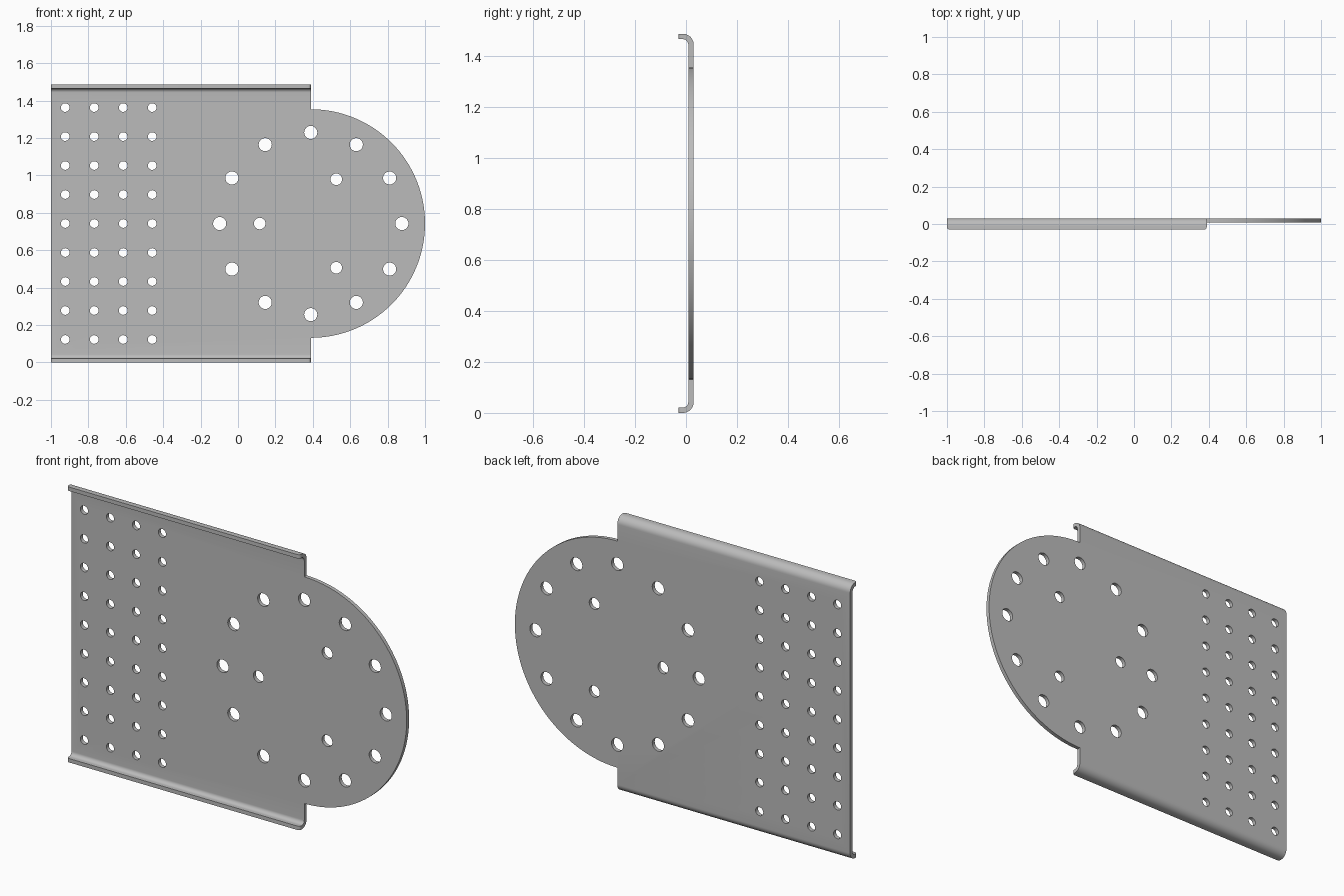
import bpy, bmesh
from math import sin, cos, pi, radians
from mathutils import Matrix, Vector

if "Cube" in bpy.data.objects:
    bpy.data.objects.remove(bpy.data.objects["Cube"])

HEIGHT, MID = 1.485, 0.7425
BACK, FRONT = 0.03, -0.03
THICK, BEND = 0.021, 0.042
LEFT, EDGE, RADIUS = -1.0, 0.389, 0.611

steel = bpy.data.materials.new("grey steel")
steel.use_nodes = True
grey = (0.5, 0.5, 0.5, 1)
steel.diffuse_color = grey
steel.node_tree.nodes["Principled BSDF"].inputs["Base Color"].default_value = grey


def make_object(name, bm):
    mesh = bpy.data.meshes.new(name)
    bm.to_mesh(mesh)
    bm.free()
    obj = bpy.data.objects.new(name, mesh)
    bpy.context.collection.objects.link(obj)
    return obj


# Flat web with the round end
bm = bmesh.new()
low = [bm.verts.new((x, BACK, BEND)) for x in (LEFT, EDGE)]
high = [bm.verts.new((x, BACK, HEIGHT - BEND)) for x in (LEFT, EDGE)]
arc = []
for i in range(65):
    a = pi / 2 - pi * i / 64
    arc.append(bm.verts.new((EDGE + RADIUS * cos(a), BACK, MID + RADIUS * sin(a))))
web = bm.faces.new([low[0], high[0], high[1], *arc, low[1]])

# Bent lips along the bottom and top edges
tips = []
for pair, side in ((low, -1), (high, 1)):
    path = []
    for i in range(1, 11):
        a = pi / 2 * i / 10
        path.append((BACK - BEND + BEND * cos(a), MID + side * (MID - BEND + BEND * sin(a))))
    path.append((FRONT, MID + side * MID))
    for y, z in path:
        new = [bm.verts.new((x, y, z)) for x in (LEFT, EDGE)]
        bm.faces.new([pair[0], pair[1], new[1], new[0]])
        pair = new
    tips += pair

# Rounded lip corners
bmesh.ops.bevel(bm, geom=tips, offset=0.014, segments=5, profile=0.5, affect='VERTICES')
bmesh.ops.recalc_face_normals(bm, faces=bm.faces)
bm.normal_update()
web = max(bm.faces, key=lambda f: f.calc_area())
if web.normal.y < 0:
    bmesh.ops.reverse_faces(bm, faces=bm.faces)
plate = make_object("bracket_plate", bm)
plate.data.materials.append(steel)

# Hole layout: grid, outer ring and inner ring
holes = [(-0.924 + 0.155 * c, MID + 0.155 * r, 0.023) for c in range(4) for r in range(-4, 5)]
for count, ring, size in ((12, 0.487, 0.035), (3, 0.273, 0.031)):
    for i in range(count):
        a = pi + 2 * pi * i / count
        holes.append((EDGE + ring * cos(a), MID + ring * sin(a), size))

bm = bmesh.new()
for x, z, r in holes:
    bmesh.ops.create_cone(bm, cap_ends=True, segments=32, radius1=r, radius2=r, depth=0.2,
                          matrix=Matrix.Translation(Vector((x, 0, z))) @ Matrix.Rotation(radians(90), 4, 'X'))
cutter = make_object("hole_cutter", bm)
cutter.hide_render = True

# Sheet thickness, then the drilled holes
solid = plate.modifiers.new("thickness", 'SOLIDIFY')
solid.thickness = THICK
solid.offset = -1
solid.use_even_offset = True
drill = plate.modifiers.new("holes", 'BOOLEAN')
drill.operation = 'DIFFERENCE'
drill.solver = 'EXACT'
drill.object = cutter

bpy.ops.object.select_all(action='DESELECT')
plate.select_set(True)
bpy.context.view_layer.objects.active = plate
for name in ("thickness", "holes"):
    bpy.ops.object.modifier_apply(modifier=name)
bpy.data.objects.remove(cutter)
bpy.ops.object.shade_smooth_by_angle(angle=radians(30))
